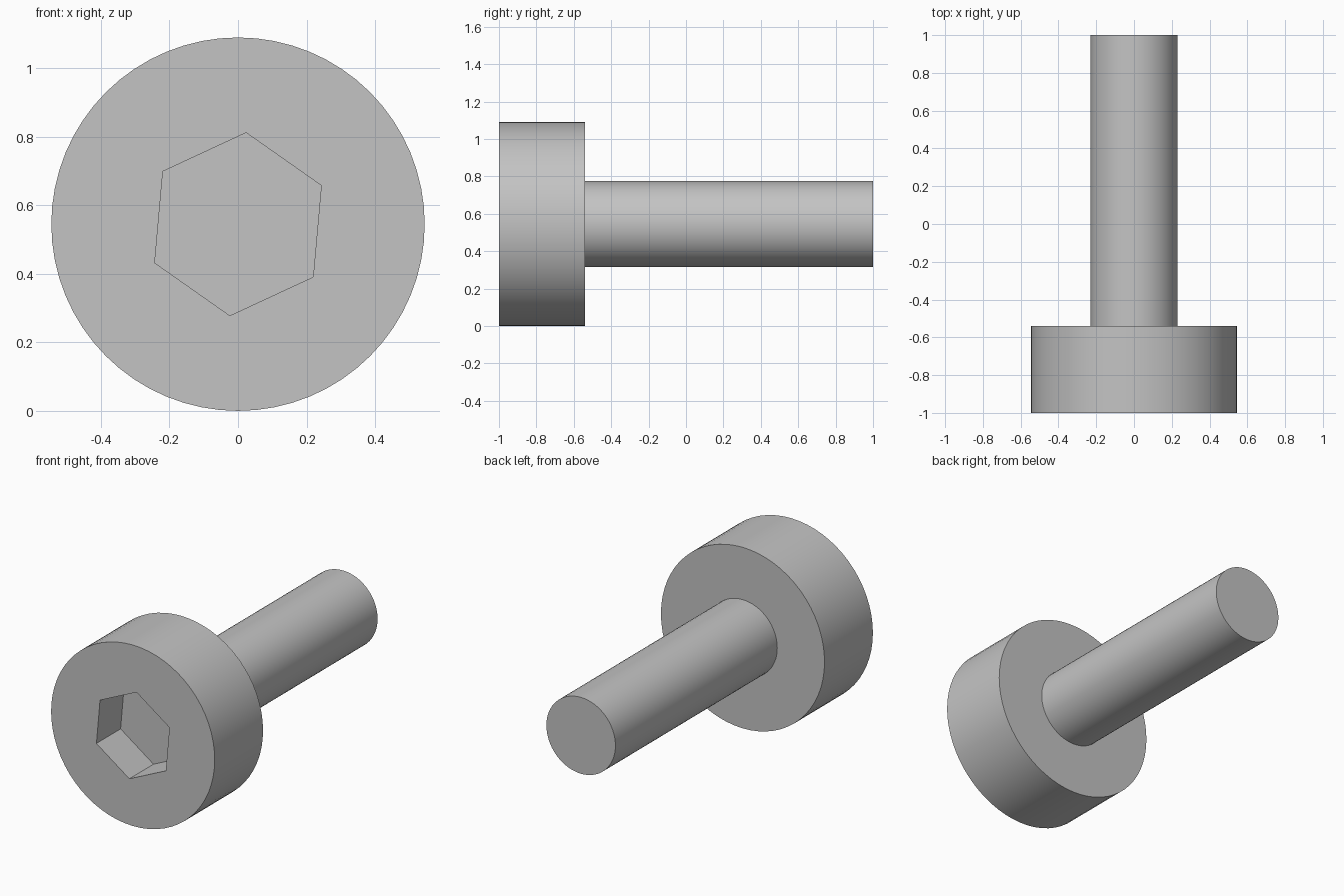
import bpy
import bmesh
from math import radians
from mathutils import Matrix

old = bpy.data.objects.get("Cube")
if old:
    bpy.data.objects.remove(old, do_unlink=True)

HEAD_R, SHAFT_R, SOCKET_R = 0.545, 0.23, 0.268
FRONT, SHOULDER, TIP = -1.0, -0.54, 1.0
SOCKET_FLOOR = -0.77
SIDES = 64

steel = bpy.data.materials.new("steel grey")
steel.use_nodes = True
grey = (0.55, 0.55, 0.55, 1)
steel.diffuse_color = grey
steel.node_tree.nodes["Principled BSDF"].inputs["Base Color"].default_value = grey


def finish(name, bm):
    """Turn a z-axis mesh to lie along y and lift it to the axis height."""
    bm.transform(Matrix.Translation((0, 0, HEAD_R)) @ Matrix.Rotation(radians(-90), 4, 'X'))
    bmesh.ops.recalc_face_normals(bm, faces=bm.faces)
    mesh = bpy.data.meshes.new(name)
    bm.to_mesh(mesh)
    bm.free()
    mesh.materials.append(steel)
    obj = bpy.data.objects.new(name, mesh)
    bpy.context.collection.objects.link(obj)
    return obj


def prism(bm, sides, radius, start, end, turn=0):
    place = Matrix.Translation((0, 0, (start + end) / 2)) @ Matrix.Rotation(radians(turn), 4, 'Z')
    bmesh.ops.create_cone(bm, cap_ends=True, segments=sides, radius1=radius,
                          radius2=radius, depth=end - start, matrix=place)


# Head, with the shaft inset and extruded from its back face
bm = bmesh.new()
prism(bm, SIDES, HEAD_R, FRONT, SHOULDER)
back = max(bm.faces, key=lambda f: f.calc_center_median().z)
ring = bmesh.ops.extrude_face_region(bm, geom=[back])
bmesh.ops.delete(bm, geom=[back], context='FACES_ONLY')
verts = [g for g in ring["geom"] if isinstance(g, bmesh.types.BMVert)]
s = SHAFT_R / HEAD_R
bmesh.ops.scale(bm, vec=(s, s, 1), verts=verts)
cap = [g for g in ring["geom"] if isinstance(g, bmesh.types.BMFace)]
shaft = bmesh.ops.extrude_face_region(bm, geom=cap)
bmesh.ops.delete(bm, geom=cap, context='FACES_ONLY')
verts = [g for g in shaft["geom"] if isinstance(g, bmesh.types.BMVert)]
bmesh.ops.translate(bm, vec=(0, 0, TIP - SHOULDER), verts=verts)
bolt = finish("socket_head_bolt", bm)

# Hexagonal socket cut into the front of the head
bm = bmesh.new()
prism(bm, 6, SOCKET_R, FRONT - 0.1, SOCKET_FLOOR, turn=5.1)
cutter = finish("socket_cutter", bm)
cutter.hide_render = True
cut = bolt.modifiers.new("socket", 'BOOLEAN')
cut.operation = 'DIFFERENCE'
cut.solver = 'EXACT'
cut.object = cutter

bpy.ops.object.select_all(action='DESELECT')
bolt.select_set(True)
bpy.context.view_layer.objects.active = bolt
bpy.ops.object.modifier_apply(modifier=cut.name)
bpy.data.objects.remove(cutter, do_unlink=True)

# Round sides smooth, rims and socket sharp
bpy.ops.object.shade_smooth_by_angle(angle=radians(30))
